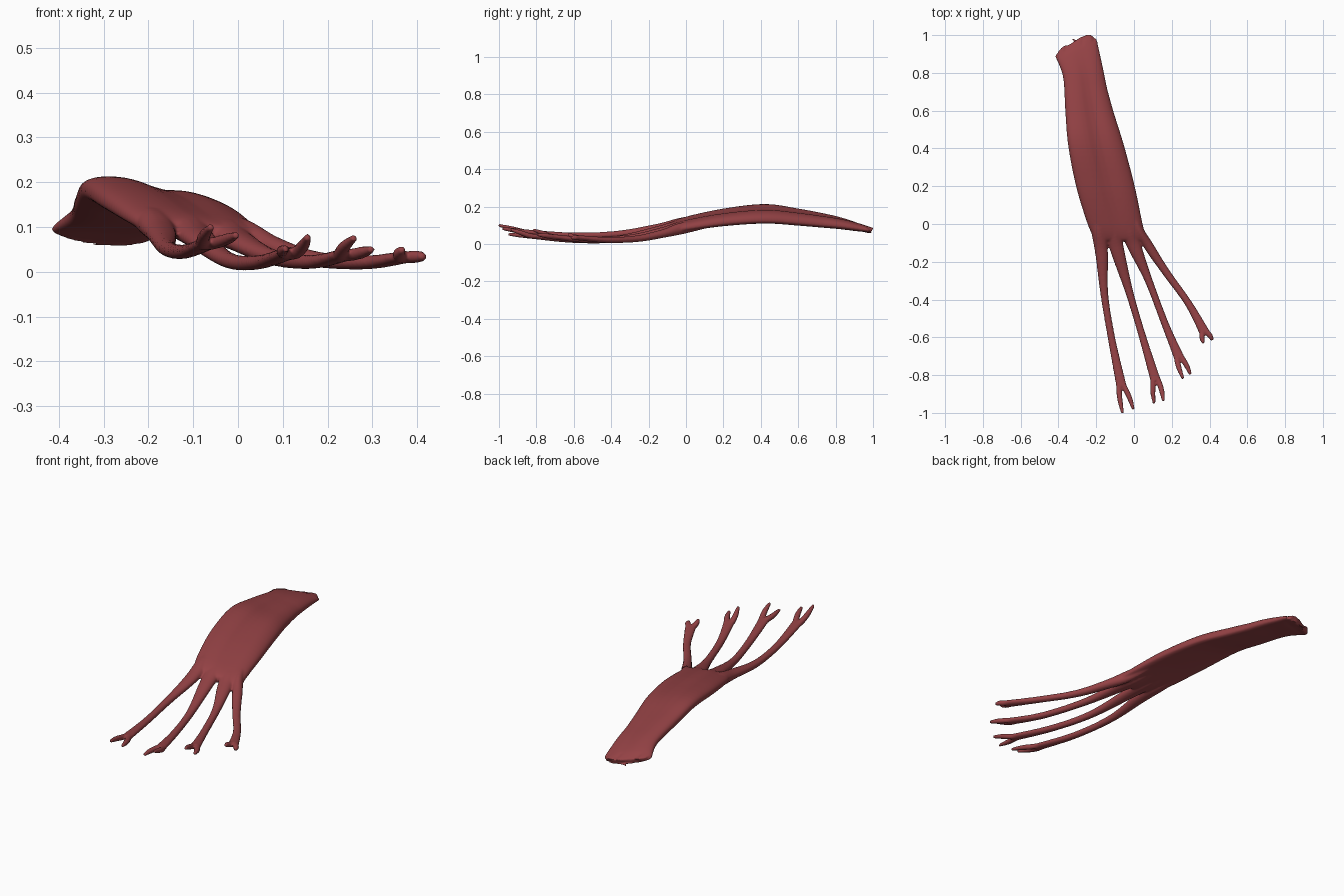
import bpy, bmesh, math, random
from mathutils import Vector

if "Cube" in bpy.data.objects:
    bpy.data.objects.remove(bpy.data.objects["Cube"])

random.seed(4)


def smooth_rows(rows, steps=7):
    """Catmull-Rom interpolation of rows of numbers."""
    p = [rows[0]] + list(rows) + [rows[-1]]
    out = []
    for i in range(1, len(p) - 2):
        for s in range(steps):
            t = s / steps
            out.append([0.5 * (2*b + (c-a)*t + (2*a-5*b+4*c-d)*t*t + (3*b-a-3*c+d)*t**3)
                        for a, b, c, d in zip(p[i-1], p[i], p[i+1], p[i+2])])
    out.append(list(rows[-1]))
    return out


def skin(bm, rings):
    """Closed skin over a list of rings, capped at both ends."""
    vs = [[bm.verts.new(c) for c in r] for r in rings]
    n = len(vs[0])
    for a, b in zip(vs, vs[1:]):
        for i in range(n):
            bm.faces.new((a[i], a[(i+1) % n], b[(i+1) % n], b[i]))
    bm.faces.new(vs[0][::-1])
    bm.faces.new(vs[-1])


def strand(bm, pts, n=14):
    """Flattened tube; each point is x, y, z, half width, half thickness."""
    rows = smooth_rows(pts)
    rings = []
    for k, (x, y, z, w, h) in enumerate(rows):
        a, b = rows[max(k-1, 0)], rows[min(k+1, len(rows)-1)]
        d = (Vector(b[:3]) - Vector(a[:3])).normalized()
        side = d.cross(Vector((0, 0, 1))).normalized()
        up = side.cross(d)
        rings.append([Vector((x, y, z)) + side*w*math.cos(q) + up*h*math.sin(q)
                      for q in (2*math.pi*i/n for i in range(n))])
    skin(bm, rings)


def belly(bm, edges, n=44):
    """Tilted slab between a left and a right edge, ragged at the heel end."""
    rows = smooth_rows(edges)
    rings = []
    for k, (y, xl, zl, xr, zr) in enumerate(rows):
        u = k / (len(rows) - 1)
        thick = 0.019 + 0.031 * math.sin(math.pi*u)**0.6
        slant = 0.1 * max(0, 1 - u*4.5)
        ring = []
        for i in range(n):
            c, s = math.cos(2*math.pi*i/n), math.sin(2*math.pi*i/n)
            t = 0.5 + 0.5 * math.copysign(abs(c)**0.8, c)
            h = math.copysign(abs(s)**0.8, s) * thick * (1 if s > 0 else 0.62)
            if s > 0:    # shallow groove along the upper side
                h -= 0.014 * math.sin(math.pi*u) * math.exp(-((t-0.58)/0.16)**2)
            rag = math.sin(math.pi*t) if k == 0 else 0
            jit = random.uniform(-0.02, 0.014) if k == 0 else 0
            ring.append((xl + (xr-xl)*t, y + slant*t + 0.045*rag + jit,
                         zl + (zr-zl)*t + h - 0.014*rag))
        rings.append(ring)
    skin(bm, rings)


def tendon(bm, roots, root_width, path, tips):
    """Slip rising out of the belly, thinning to a cord, ending in a fork."""
    widths = (0.012, root_width*0.85, root_width*0.5 + 0.012, 0.021, 0.020, 0.028)
    depths = (0.010, 0.031, 0.023, 0.018, 0.016, 0.014)
    pts = [(*p, w, h) for p, w, h in zip(roots + path, widths, depths)]
    strand(bm, pts)
    end, back = Vector(path[-1]), Vector(path[-2])
    for sx, tip in zip((-0.014, 0.014), tips):
        base = end + Vector((sx, 0, 0))
        mid = (base + Vector(tip))/2 + Vector((sx*0.3, 0, 0))
        strand(bm, [(*end.lerp(back, 0.25), 0.013, 0.012), (*base, 0.015, 0.014),
                    (*mid, 0.014, 0.013), (*tip, 0.008, 0.008)])


bm = bmesh.new()

# muscle belly: y, then x and z of the left and right edges
belly(bm, [
    (0.888, -0.418, 0.094, -0.198, 0.072),
    (0.78, -0.376, 0.122, -0.160, 0.098),
    (0.60, -0.364, 0.155, -0.110, 0.116),
    (0.42, -0.349, 0.180, -0.054, 0.126),
    (0.20, -0.307, 0.156, 0.004, 0.112),
    (0.00, -0.246, 0.118, 0.046, 0.083),
    (-0.09, -0.205, 0.098, 0.072, 0.063)])


def roots(f):
    """Two start points inside the belly, at fraction f of its width."""
    return [(-0.30 + 0.28*f, 0.22, 0.160 - 0.042*f), (-0.24 + 0.28*f, 0.0, 0.12 - 0.036*f)]


# four tendons: root position and width, path, fork tips
tendon(bm, roots(0.16), 0.045,
       [(-0.172, -0.15, 0.085), (-0.157, -0.37, 0.052), (-0.118, -0.61, 0.045), (-0.066, -0.86, 0.064)],
       [(-0.060, -1.002, 0.100), (-0.003, -0.982, 0.082)])
tendon(bm, roots(0.43), 0.050,
       [(-0.088, -0.14, 0.075), (-0.022, -0.37, 0.026), (0.046, -0.60, 0.021), (0.115, -0.83, 0.042)],
       [(0.107, -0.950, 0.052), (0.156, -0.938, 0.078)])
tendon(bm, roots(0.72), 0.050,
       [(0.003, -0.12, 0.068), (0.078, -0.30, 0.032), (0.165, -0.53, 0.022), (0.240, -0.71, 0.038)],
       [(0.260, -0.818, 0.076), (0.299, -0.797, 0.050)])
tendon(bm, roots(0.90), 0.028,
       [(0.080, -0.12, 0.056), (0.173, -0.26, 0.028), (0.288, -0.42, 0.021), (0.374, -0.575, 0.033)],
       [(0.368, -0.632, 0.050), (0.414, -0.616, 0.034)])

bmesh.ops.recalc_face_normals(bm, faces=bm.faces)
mesh = bpy.data.meshes.new("toe_flexor_muscle")
bm.to_mesh(mesh)
bm.free()
muscle = bpy.data.objects.new("toe_flexor_muscle", mesh)
bpy.context.collection.objects.link(muscle)

# fuse belly and tendons into one soft surface
fuse = muscle.modifiers.new("fuse", 'REMESH')
fuse.mode = 'VOXEL'
fuse.voxel_size = 0.005
fuse.use_smooth_shade = True
soft = muscle.modifiers.new("soften", 'SMOOTH')
soft.factor = 0.5
soft.iterations = 6

mat = bpy.data.materials.new("muscle_red")
mat.diffuse_color = (0.30, 0.055, 0.06, 1)
mat.use_nodes = True
mat.node_tree.nodes["Principled BSDF"].inputs["Base Color"].default_value = mat.diffuse_color
mesh.materials.append(mat)
for p in mesh.polygons:
    p.use_smooth = True
